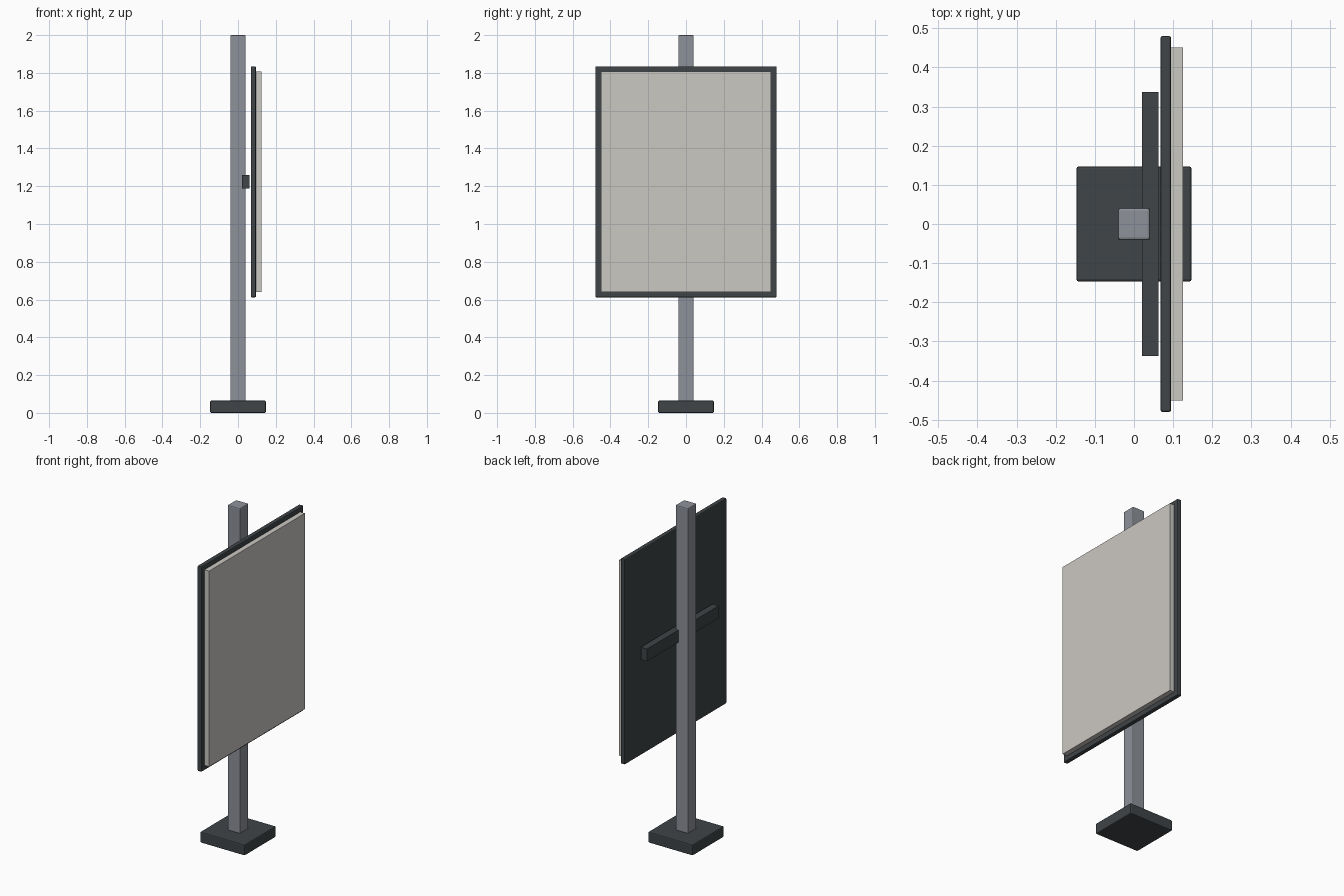
import bpy

cube = bpy.data.objects.get("Cube")
if cube:
    bpy.data.objects.remove(cube, do_unlink=True)


def material(name, rgb):
    mat = bpy.data.materials.new(name)
    mat.use_nodes = True
    colour = (*rgb, 1.0)
    mat.diffuse_color = colour
    mat.node_tree.nodes["Principled BSDF"].inputs["Base Color"].default_value = colour
    return mat


charcoal = material("charcoal", (0.05, 0.058, 0.064))
steel = material("steel grey", (0.27, 0.285, 0.32))
cream = material("warm white", (0.60, 0.58, 0.545))


def box(name, low, high, mat, bevel=0.0):
    """Box between two corners, with optional chamfered edges."""
    bpy.ops.mesh.primitive_cube_add(
        size=1, location=[(a + b) / 2 for a, b in zip(low, high)])
    obj = bpy.context.object
    obj.name = name
    obj.scale = [b - a for a, b in zip(low, high)]
    bpy.ops.object.transform_apply(location=False, rotation=False, scale=True)
    obj.data.materials.append(mat)
    if bevel:
        mod = obj.modifiers.new("edge_bevel", "BEVEL")
        mod.width = bevel
        mod.segments = 2
    return obj


# Foot and upright
box("base_plate", (-0.147, -0.147, 0), (0.147, 0.147, 0.065), charcoal, 0.006)
box("post", (-0.041, -0.041, 0.06), (0.041, 0.041, 2.0), steel, 0.006)

# Crossbar behind the sign
box("crossbar", (0.021, -0.337, 1.187), (0.062, 0.337, 1.26), charcoal)

# Sign board with its raised face
box("sign_backing", (0.068, -0.48, 0.612), (0.095, 0.48, 1.835), charcoal, 0.005)
box("sign_face", (0.09, -0.451, 0.641), (0.125, 0.451, 1.807), cream)
